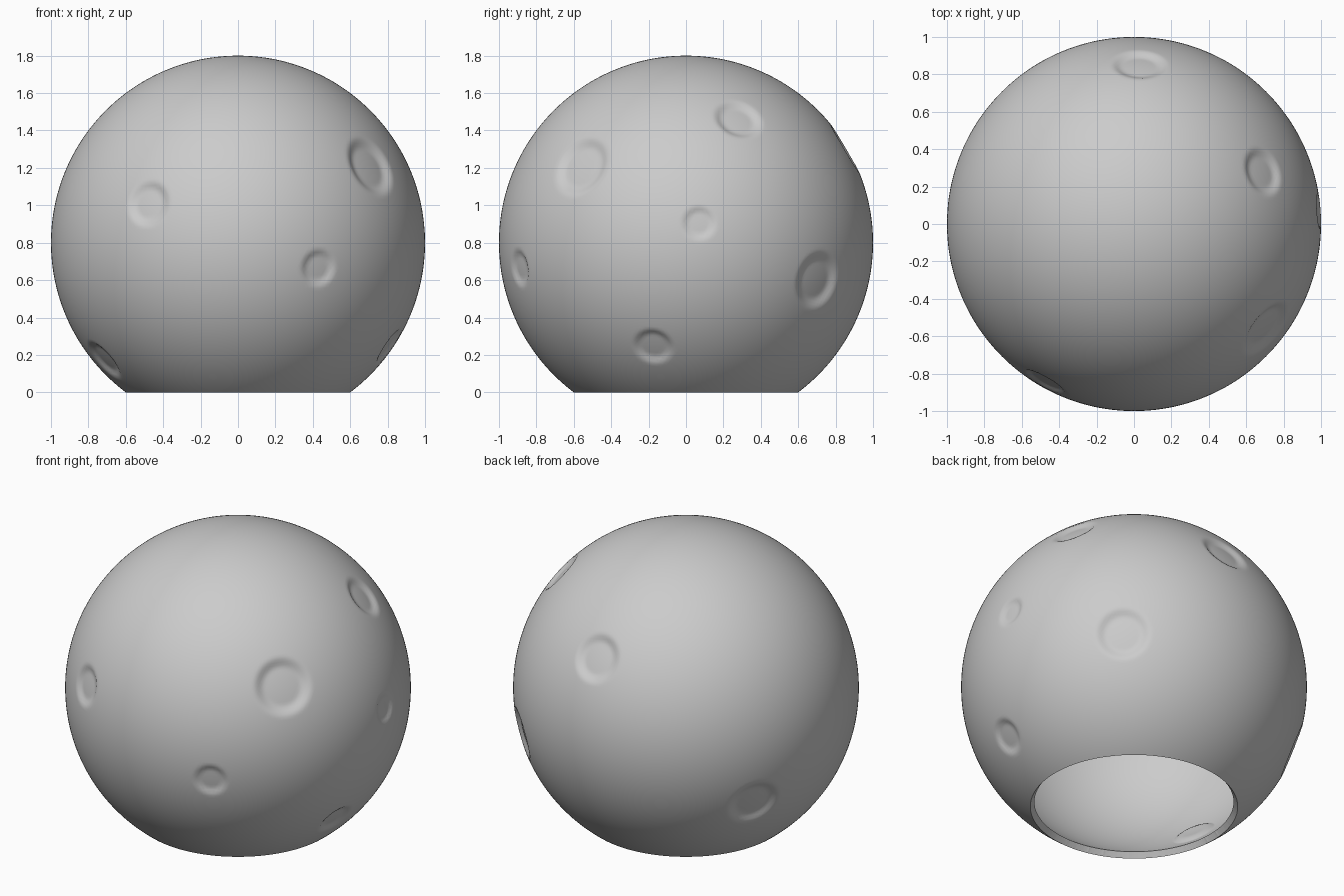
import bpy
import bmesh
from mathutils import Vector

RADIUS, CENTRE_Z, WALL = 1.0, 0.8, 0.04

# Craters: direction from the sphere centre, then rim radius
CRATERS = [
    ((-0.48, -0.85, 0.21), 0.13),
    ((0.71, -0.56, 0.41), 0.18),
    ((0.43, -0.89, -0.135), 0.105),
    ((-0.72, -0.29, -0.63), 0.13),
    ((0.69, 0.28, 0.66), 0.14),
    ((0.99, 0.07, 0.105), 0.095),
    ((0.67, 0.70, -0.20), 0.165),
    ((0.81, -0.175, -0.555), 0.115),
    ((0.03, 0.86, 0.51), 0.155),
    ((-0.81, 0.47, -0.34), 0.165),
]


def crater_depth(distance, rim):
    """Steep soft wall near the rim, then a nearly flat floor."""
    t = min(max((rim - distance) / (0.4 * rim), 0.0), 1.0)
    return 0.15 * rim * t * t * (3 - 2 * t)


cube = bpy.data.objects.get("Cube")
if cube:
    bpy.data.objects.remove(cube, do_unlink=True)

# Material
grey = bpy.data.materials.new("stone_grey")
grey.use_nodes = True
colour = (0.6, 0.6, 0.6, 1.0)
grey.diffuse_color = colour
grey.node_tree.nodes["Principled BSDF"].inputs["Base Color"].default_value = colour

# Sphere with an open, level base
bm = bmesh.new()
bmesh.ops.create_icosphere(bm, subdivisions=7, radius=RADIUS)
bmesh.ops.bisect_plane(bm, geom=bm.verts[:] + bm.edges[:] + bm.faces[:],
                       plane_co=(0, 0, -CENTRE_Z), plane_no=(0, 0, 1),
                       clear_inner=True)

# Press the craters into the surface
rims = [(Vector(d).normalized() * RADIUS, r) for d, r in CRATERS]
for v in bm.verts:
    depth = sum(crater_depth((v.co - c).length, r) for c, r in rims)
    v.co *= 1 - depth
bmesh.ops.translate(bm, verts=bm.verts[:], vec=(0, 0, CENTRE_Z))

mesh = bpy.data.meshes.new("cratered_shell")
bm.to_mesh(mesh)
bm.free()
mesh.materials.append(grey)
shell = bpy.data.objects.new("cratered_shell", mesh)
bpy.context.collection.objects.link(shell)

# Hollow wall thickness, smooth surfaces and a crisp base rim
bpy.ops.object.select_all(action='DESELECT')
shell.select_set(True)
bpy.context.view_layer.objects.active = shell
wall = shell.modifiers.new("wall", 'SOLIDIFY')
wall.thickness = WALL
wall.offset = -1
bpy.ops.object.modifier_apply(modifier=wall.name)
bpy.ops.object.shade_smooth_by_angle(angle=0.8)
